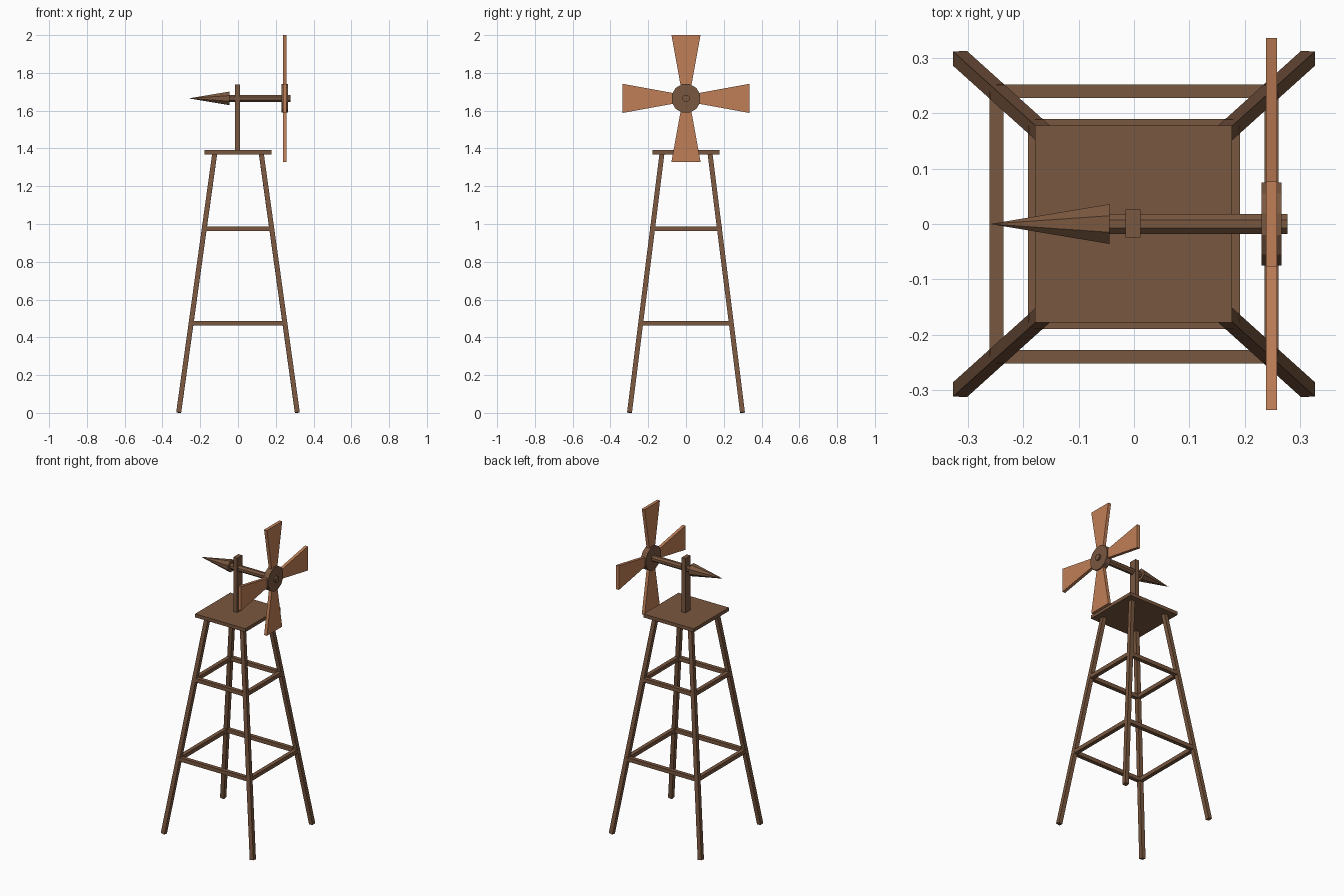
import bpy, bmesh, math
from mathutils import Vector, Matrix

if "Cube" in bpy.data.objects:
    bpy.data.objects.remove(bpy.data.objects["Cube"])


def material(name, rgb):
    m = bpy.data.materials.new(name)
    m.diffuse_color = (*rgb, 1)
    m.use_nodes = True
    m.node_tree.nodes["Principled BSDF"].inputs["Base Color"].default_value = m.diffuse_color
    return m


WOOD = material("dark_wood", (0.19, 0.095, 0.05))
SAIL = material("orange_wood", (0.52, 0.21, 0.095))


def finish(name, bm, mat):
    bmesh.ops.recalc_face_normals(bm, faces=bm.faces)
    me = bpy.data.meshes.new(name)
    bm.to_mesh(me)
    bm.free()
    me.materials.append(mat)
    ob = bpy.data.objects.new(name, me)
    bpy.context.collection.objects.link(ob)
    return ob


def box(name, centre, size, mat=WOOD):
    bm = bmesh.new()
    bmesh.ops.create_cube(bm, size=1, matrix=Matrix.Translation(centre) @ Matrix.Diagonal((*size, 1)))
    return finish(name, bm, mat)


def beam(name, a, b, w):
    """Square beam running from a to b."""
    a, b = Vector(a), Vector(b)
    z = (b - a).normalized()
    x = (Vector((1, 0, 0)) - z * z.x).normalized()
    rot = Matrix((x, z.cross(x), z)).transposed().to_4x4()
    bm = bmesh.new()
    bmesh.ops.create_cube(bm, size=1, matrix=Matrix.Translation((a + b) / 2) @ rot
                          @ Matrix.Diagonal((w, w, (b - a).length, 1)))
    return finish(name, bm, WOOD)


def rod(name, x0, x1, r0, r1, sides):
    """Low-poly cylinder or cone along x on the rotor axis."""
    bm = bmesh.new()
    bmesh.ops.create_cone(bm, cap_ends=True, segments=sides, radius1=r0, radius2=r1, depth=x1 - x0,
                          matrix=Matrix.Translation(((x0 + x1) / 2, 0, AXIS))
                          @ Matrix.Rotation(math.pi / 2, 4, 'Y')
                          @ Matrix.Rotation(math.pi / sides, 4, 'Z'))
    bmesh.ops.remove_doubles(bm, verts=bm.verts, dist=1e-5)
    return finish(name, bm, WOOD)


AXIS = 1.665
FOOT, TOP, TOP_Z = (0.314, 0.299), (0.123, 0.127), 1.375

# splayed legs
for sx in (-1, 1):
    for sy in (-1, 1):
        beam("leg", (sx * FOOT[0], sy * FOOT[1], 0.002), (sx * TOP[0], sy * TOP[1], TOP_Z), 0.026)

# two rings of cross braces
for z in (0.475, 0.975):
    t = z / TOP_Z
    x, y = (f + (k - f) * t for f, k in zip(FOOT, TOP))
    for s in (-1, 1):
        box("side_brace", (s * x, 0, z), (0.025, 2 * y, 0.025))
        box("cross_brace", (0, s * y, z), (2 * x, 0.025, 0.025))

# platform and post
box("platform", (-0.001, 0, 1.38), (0.355, 0.355, 0.022))
box("post", (-0.002, 0.001, 1.563), (0.027, 0.051, 0.35))

# shaft, hub and pointed tail
rod("shaft", -0.05, 0.277, 0.02, 0.02, 8)
rod("hub", 0.23, 0.266, 0.078, 0.078, 12)
rod("tail_cone", -0.26, -0.044, 0, 0.039, 8)

# four tapered blades
for i in range(4):
    bm = bmesh.new()
    f = bm.faces.new([bm.verts.new((0.238, y, z)) for y, z in
                      ((-0.018, 0.01), (0.018, 0.01), (0.077, 0.336), (-0.077, 0.336))])
    ext = bmesh.ops.extrude_face_region(bm, geom=[f])["geom"]
    bmesh.ops.translate(bm, vec=(0.02, 0, 0), verts=[g for g in ext if isinstance(g, bmesh.types.BMVert)])
    bm.transform(Matrix.Translation((0, 0, AXIS)) @ Matrix.Rotation(i * math.pi / 2, 4, 'X'))
    finish("blade", bm, SAIL)
